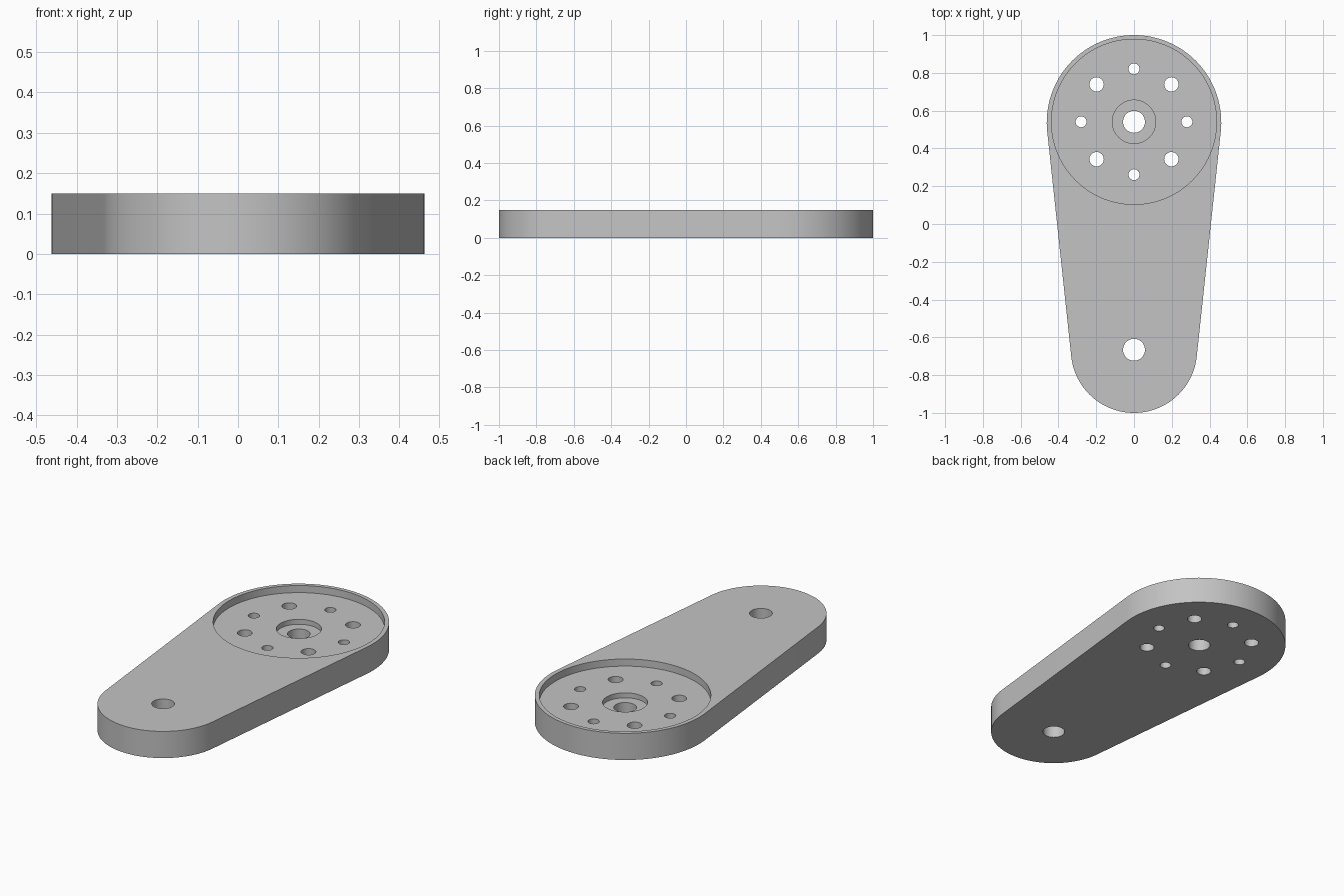
import bpy, bmesh
from math import sin, cos, pi, asin, radians

if "Cube" in bpy.data.objects:
    bpy.data.objects.remove(bpy.data.objects["Cube"], do_unlink=True)

THICK = 0.15
HUB_R, END_R = 0.462, 0.334
HUB_Y, END_Y = 1 - HUB_R, END_R - 1
RECESS_Z = THICK - 0.04
BORE_Z = RECESS_Z - 0.028

grey = bpy.data.materials.new("plain grey")
grey.use_nodes = True
grey.diffuse_color = (0.55, 0.55, 0.55, 1)
grey.node_tree.nodes["Principled BSDF"].inputs["Base Color"].default_value = grey.diffuse_color


def arc(cy, r, start, stop, steps):
    angles = [start + (stop - start) * i / steps for i in range(steps + 1)]
    return [(r * cos(a), cy + r * sin(a)) for a in angles]


def prism(name, outline, z0, z1):
    """Extrude a closed outline upward into a solid."""
    bm = bmesh.new()
    base = bm.faces.new([bm.verts.new((x, y, z0)) for x, y in outline])
    top = bmesh.ops.extrude_face_region(bm, geom=[base])["geom"]
    verts = [v for v in top if isinstance(v, bmesh.types.BMVert)]
    bmesh.ops.translate(bm, verts=verts, vec=(0, 0, z1 - z0))
    bmesh.ops.recalc_face_normals(bm, faces=bm.faces)
    mesh = bpy.data.meshes.new(name)
    bm.to_mesh(mesh)
    bm.free()
    mesh.materials.append(grey)
    obj = bpy.data.objects.new(name, mesh)
    bpy.context.collection.objects.link(obj)
    return obj


# Tapered arm: two round ends joined by tangent sides
tilt = asin((HUB_R - END_R) / (HUB_Y - END_Y))
outline = arc(HUB_Y, HUB_R, -tilt, pi + tilt, 72)
outline += arc(END_Y, END_R, pi + tilt, 2 * pi - tilt, 64)
arm = prism("tapered_arm", outline, 0, THICK)
bpy.context.view_layer.objects.active = arm
arm.select_set(True)


def cut(x, y, r, floor=-0.1, steps=48):
    """Bore a round pocket down to the floor height, or right through."""
    ring = [(x + px, py) for px, py in arc(y, r, 0, 2 * pi, steps)[:-1]]
    cutter = prism("cutter", ring, floor, THICK + 0.1)
    cutter.hide_render = True
    mod = arm.modifiers.new("bore", "BOOLEAN")
    mod.operation = "DIFFERENCE"
    mod.solver = "EXACT"
    mod.object = cutter
    bpy.ops.object.modifier_apply(modifier=mod.name)
    bpy.data.objects.remove(cutter, do_unlink=True)


# Round recess, counterbore and the two shaft holes
cut(0, HUB_Y + 0.003, 0.437, RECESS_Z, 96)
cut(0, HUB_Y + 0.003, 0.115, BORE_Z, 64)
cut(0, HUB_Y + 0.003, 0.058)
cut(0, END_Y, 0.058)

# Ring of eight bolt holes, alternating small and large
for i in range(8):
    a = i * pi / 4
    cut(0.28 * cos(a), HUB_Y + 0.003 + 0.28 * sin(a), 0.038 if i % 2 else 0.029, steps=32)

bpy.ops.object.shade_smooth_by_angle(angle=radians(30))
